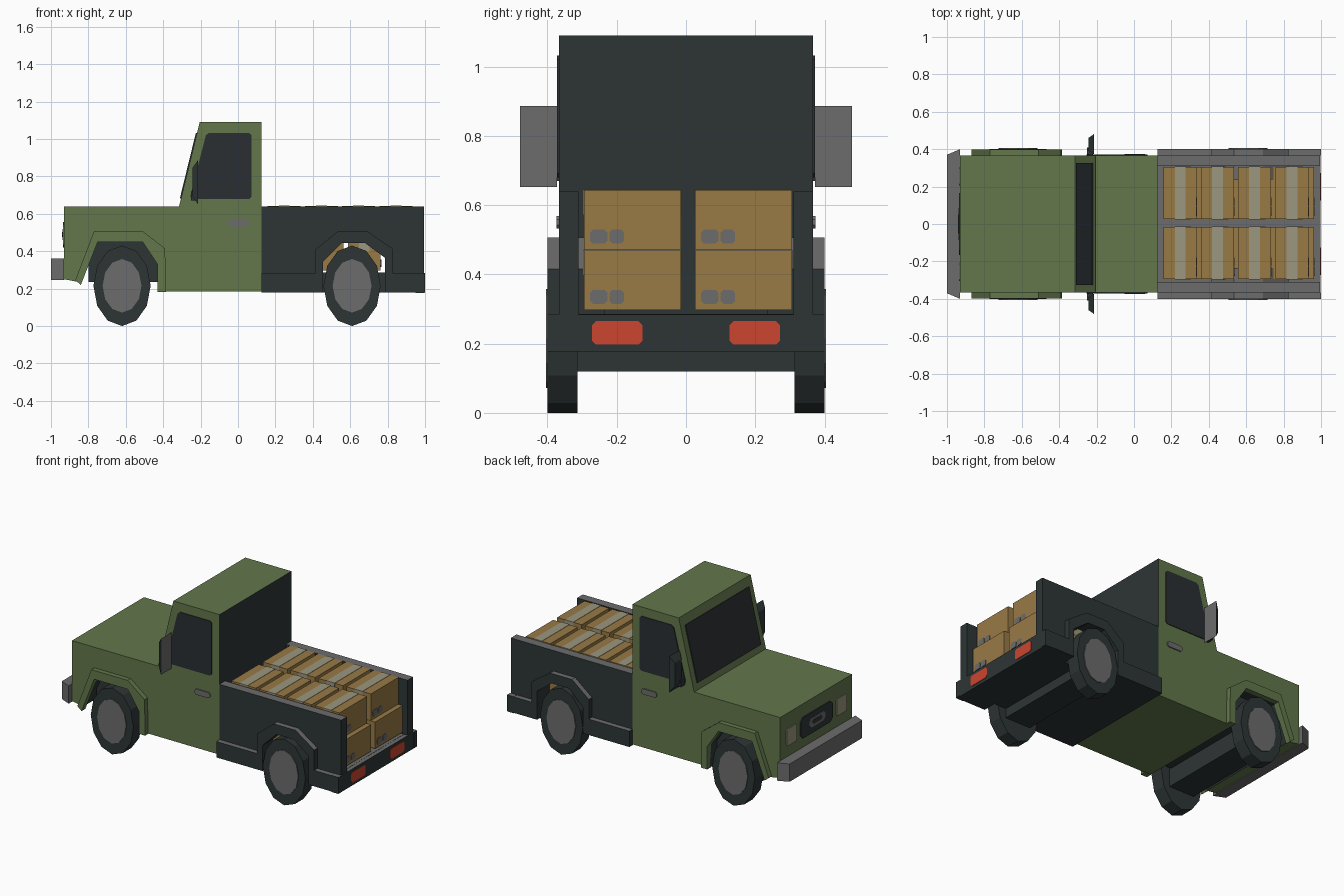
import bpy, bmesh, math
from mathutils import Vector

if "Cube" in bpy.data.objects:
    bpy.data.objects.remove(bpy.data.objects["Cube"])


def mat(name, rgb):
    m = bpy.data.materials.new(name)
    m.diffuse_color = (*rgb, 1)
    m.use_nodes = True
    m.node_tree.nodes["Principled BSDF"].inputs["Base Color"].default_value = m.diffuse_color
    return m


GREEN = mat("green_paint", (0.125, 0.184, 0.070))
DARK = mat("dark_slate", (0.027, 0.036, 0.036))
GLASS = mat("dark_glass", (0.023, 0.028, 0.032))
GREY = mat("grey_metal", (0.150, 0.150, 0.150))
TAN = mat("cardboard", (0.315, 0.195, 0.060))
TAPE = mat("pale_tape", (0.33, 0.31, 0.215))
RED = mat("red_lamp", (0.60, 0.060, 0.030))


def prism(name, pts, a, b, axis, mats, rule=None, taper=1.0):
    """Extrude a 2D profile from a to b along axis; taper scales the a end."""
    place = {'x': lambda p, t: (t, p[0], p[1]),
             'y': lambda p, t: (p[0], t, p[1]),
             'z': lambda p, t: (p[0], p[1], t)}[axis]
    n = len(pts)
    c = (sum(p[0] for p in pts) / n, sum(p[1] for p in pts) / n)
    bm = bmesh.new()
    va = [bm.verts.new(place([c[k] + (p[k] - c[k]) * taper for k in (0, 1)], a)) for p in pts]
    vb = [bm.verts.new(place(p, b)) for p in pts]
    bm.faces.new(va)
    bm.faces.new(vb)
    for i in range(n):
        j = (i + 1) % n
        bm.faces.new((va[i], va[j], vb[j], vb[i]))
    bmesh.ops.recalc_face_normals(bm, faces=bm.faces)
    if rule:
        for f in bm.faces:
            f.material_index = rule(f.normal, f.calc_center_median())
    me = bpy.data.meshes.new(name)
    bm.to_mesh(me)
    bm.free()
    for m in mats:
        me.materials.append(m)
    ob = bpy.data.objects.new(name, me)
    bpy.context.collection.objects.link(ob)
    return ob


def rect(u0, u1, v0, v1, c=0):
    """Rectangle profile, with corners cut by c."""
    if not c:
        return [(u0, v0), (u1, v0), (u1, v1), (u0, v1)]
    return [(u0 + c, v0), (u1 - c, v0), (u1, v0 + c), (u1, v1 - c),
            (u1 - c, v1), (u0 + c, v1), (u0, v1 - c), (u0, v0 + c)]


def box(name, x, y, z, mats, rule=None):
    return prism(name, rect(*x, *z), y[0], y[1], 'y', mats, rule)


def ellipse(cx, cz, rx, rz, n=12):
    return [(cx + rx * math.sin(i * math.tau / n), cz + rz * math.cos(i * math.tau / n))
            for i in range(n)]


def top_grey(n, c):
    return 1 if n.z > 0.3 else 0


# Cab and bonnet: one side profile with the wheel arch cut out
W = 0.367
cab = [(-0.93, 0.64), (-0.315, 0.64), (-0.205, 1.09), (0.125, 1.09), (0.125, 0.185),
       (-0.43, 0.185), (-0.43, 0.33), (-0.51, 0.45), (-0.75, 0.45), (-0.85, 0.235), (-0.93, 0.25)]


def cab_rule(n, c):
    in_arch = abs(c.y) < 0.3 and -0.86 < c.x < -0.42 and c.z < 0.5
    return 1 if n.x > 0.9 or in_arch else 0


prism("cab_body", cab, -W, W, 'y', [GREEN, DARK], cab_rule)
box("front_wheel_well", (-0.80, -0.425), (-0.30, 0.30), (0.235, 0.46), [DARK])

# Windscreen plate lying on the sloped front
lo, hi = Vector((-0.315, 0.64)), Vector((-0.205, 1.09))
off = Vector((-0.97, 0.237)) * 0.006
p, q = lo.lerp(hi, 0.09), lo.lerp(hi, 0.87)
prism("windscreen", [p, q, q + off, p + off], -0.325, 0.325, 'y', [GLASS])

# Front bumper, lamps and grille
prism("front_bumper", [(-1.0, -0.37), (-1.0, 0.37), (-0.93, 0.40), (-0.93, -0.40)],
      0.245, 0.36, 'z', [GREY])
prism("grille", rect(-0.165, 0.165, 0.42, 0.555, 0.025), -0.936, -0.93, 'x', [DARK])
prism("grille_ring", rect(-0.085, 0.085, 0.46, 0.52, 0.02), -0.939, -0.936, 'x', [GREY])
prism("grille_slot", rect(-0.05, 0.05, 0.477, 0.503, 0.01), -0.941, -0.939, 'x', [DARK])

# Bed floor and rear bumper
box("bed_floor", (0.125, 0.97), (-0.312, 0.312), (0.18, 0.285), [DARK, GREY], top_grey)
box("rear_bumper", (0.95, 0.997), (-0.40, 0.40), (0.177, 0.284), [DARK, GREY], top_grey)

arch_out = [(0.415, 0.283), (0.415, 0.41), (0.535, 0.507), (0.69, 0.507), (0.825, 0.415), (0.825, 0.283)]
arch_in = [(0.785, 0.18), (0.785, 0.365), (0.68, 0.443), (0.555, 0.443), (0.455, 0.345), (0.455, 0.18)]
bed_side = [(0.125, 0.18), (0.125, 0.64), (0.995, 0.64), (0.995, 0.18)] + arch_in
bed_skirt = [(0.125, 0.18), (0.125, 0.283)] + arch_out + [(1.0, 0.283), (1.0, 0.18)] + arch_in
front_flare = [(-0.87, 0.245), (-0.77, 0.507), (-0.51, 0.507), (-0.39, 0.415), (-0.385, 0.183),
               (-0.43, 0.183), (-0.43, 0.33), (-0.51, 0.45), (-0.75, 0.45), (-0.84, 0.22)]
side_window = [(-0.25, 0.68), (0.06, 0.68), (0.072, 0.692), (0.072, 1.02), (0.06, 1.032),
               (-0.155, 1.032), (-0.172, 1.02), (-0.255, 0.695)]

for s, side in ((-1, "right"), (1, "left")):
    # Bed wall, skirt with flare, inner wheel arch
    prism(f"bed_wall_{side}", bed_side, s * 0.31, s * W, 'y', [DARK, GREY], top_grey)
    prism(f"bed_skirt_{side}", bed_skirt, s * W, s * 0.40, 'y', [DARK, GREY], top_grey)
    prism(f"bed_wheel_arch_{side}", arch_out + arch_in, s * 0.235, s * 0.31, 'y', [DARK, GREY], top_grey)
    # Cab side details
    prism(f"front_flare_{side}", front_flare, s * 0.36, s * 0.398, 'y', [GREEN])
    prism(f"side_window_{side}", side_window, s * W, s * (W + 0.005), 'y', [GLASS])
    prism(f"door_handle_{side}", rect(-0.05, 0.06, 0.532, 0.568, 0.01), s * W, s * (W + 0.007), 'y', [GREY])
    # Mirror: dark tapered shell with a grey rear face
    prism(f"mirror_{side}", rect(*sorted((s * 0.373, s * 0.48)), 0.653, 0.886), -0.243, -0.215, 'x',
          [DARK, GREY], lambda n, c: 1 if n.x > 0.9 else 0, taper=0.65)
    box(f"mirror_arm_{side}", (-0.25, -0.22), (s * 0.36, s * 0.41), (0.67, 0.72), [DARK])
    # Lamps
    prism(f"headlamp_{side}", rect(*sorted((s * 0.205, s * 0.305)), 0.43, 0.54, 0.008),
          -0.936, -0.93, 'x', [TAPE])
    prism(f"tail_lamp_{side}", rect(*sorted((s * 0.125, s * 0.272)), 0.197, 0.265, 0.012),
          0.995, 1.0, 'x', [RED])
    # Wheels: twelve-sided, taller than long
    for x, end in ((-0.62, "front"), (0.61, "rear")):
        prism(f"{end}_tyre_{side}", ellipse(x, 0.215, 0.153, 0.215), s * 0.313, s * 0.40, 'y', [DARK])
        prism(f"{end}_hub_{side}", ellipse(x, 0.215, 0.104, 0.143), s * 0.40, s * 0.405, 'y', [GREY])

# Axles
for x, end in ((-0.62, "front"), (0.61, "rear")):
    box(f"{end}_axle", (x - 0.09, x + 0.09), (-0.32, 0.32), (0.12, 0.25), [DARK])

# Cargo: two layers of four rows of two cartons, each with tape and printed marks
for layer in range(2):
    z0 = 0.297 + 0.174 * layer
    z1 = z0 + 0.172
    for row in range(4):
        cx = 0.247 + 0.199 * row + (0.03 if layer == 0 else 0)
        for y0 in (-0.295, 0.026):
            y1 = y0 + 0.28
            tag = f"{layer}_{row}_{'left' if y0 > 0 else 'right'}"
            box(f"carton_{tag}", (cx - 0.088, cx + 0.088), (y0, y1), (z0, z1), [TAN])
            box(f"carton_tape_{tag}", (cx - 0.029, cx + 0.029), (y0 - 0.002, y1 + 0.002),
                (z0 + 0.1, z1 + 0.002), [TAPE])
            for k, (a, b) in enumerate(((0.018, 0.068), (0.074, 0.116))):
                prism(f"carton_mark_{tag}_{k}", rect(y0 + a, y0 + b, z0 + 0.018, z0 + 0.058, 0.008),
                      cx + 0.088, cx + 0.091, 'x', [GREY])
